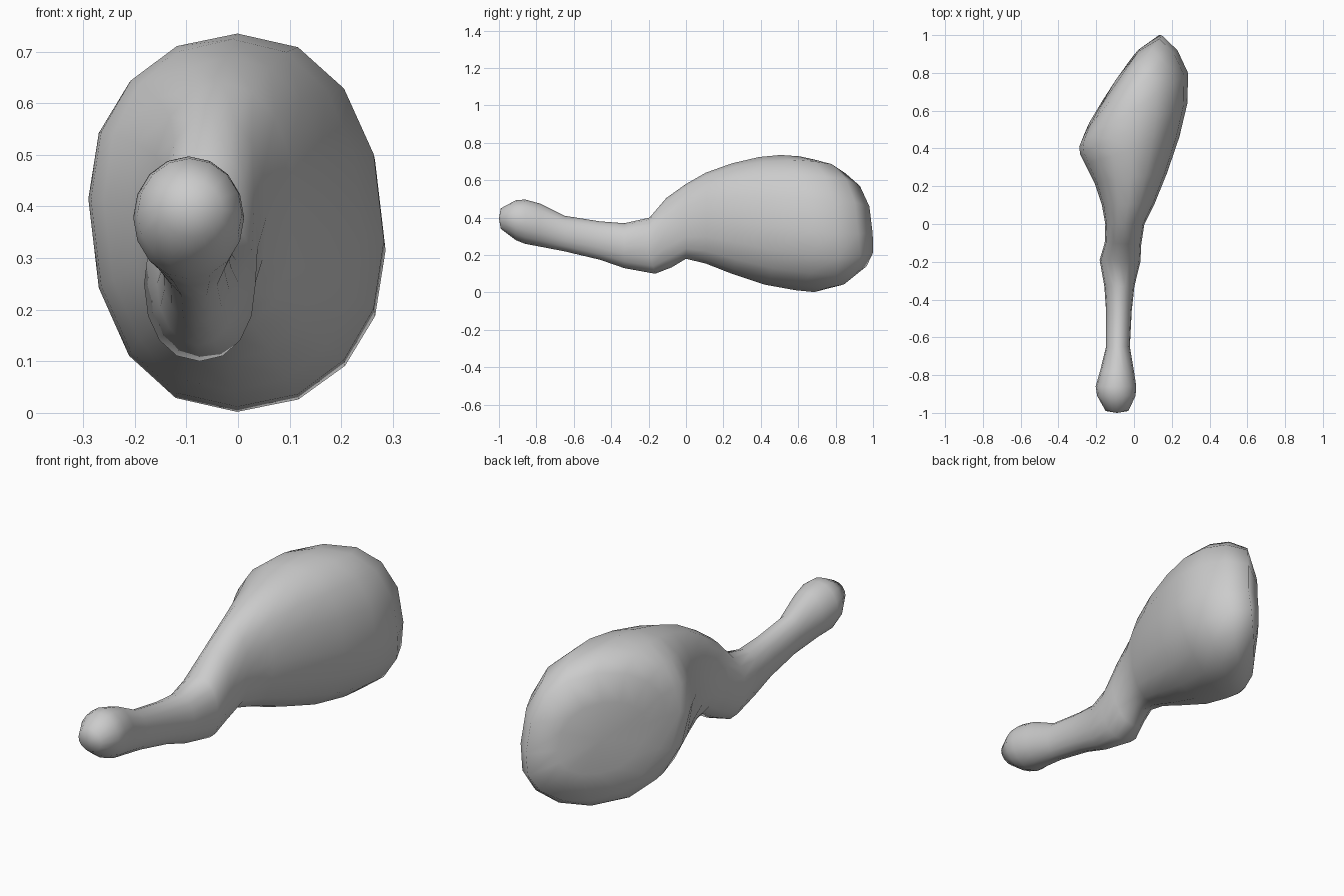
import bpy, bmesh, math

if "Cube" in bpy.data.objects:
    bpy.data.objects.remove(bpy.data.objects["Cube"])

SIDES = 16

# Cross-sections along the leg, seen from above and from the side:
# left x, left y, right x, right y, z bottom, z top, tilt (twist of the section in z), y lean of the bottom
SECTIONS = [
    (-.15, -.99, -.03, -.99, .34, .45, 0, 0),       # rounded knuckle
    (-.195, -.91, .008, -.91, .28, .493, 0, 0),
    (-.203, -.86, .012, -.86, .26, .497, 0, 0),
    (-.18, -.78, 0, -.78, .245, .475, 0, 0),
    (-.148, -.65, -.022, -.65, .22, .41, 0, 0),     # thin shank
    (-.148, -.46, -.012, -.46, .175, .38, 0, 0),
    (-.157, -.33, .002, -.33, .13, .37, 0, 0),
    (-.182, -.19, .034, -.20, .10, .40, 0, .03),    # joint
    (-.155, -.10, .038, -.11, .135, .505, 0, .03),
    (-.152, .0, .055, .0, .18, .58, 0, 0),
    (-.17, .10, .11, .11, .155, .64, 0, .0),        # thigh swells and turns
    (-.21, .22, .175, .27, .10, .69, .01, .0),
    (-.26, .32, .24, .46, .042, .724, .03, .03),
    (-.285, .37, .283, .64, .012, .735, .04, .08),
    (-.29, .41, .286, .80, .002, .728, .05, .08),
    (-.277, .44, .23, .92, .02, .712, .05, .07),    # rim of the cut face
    (-.25, .50, .148, .998, .07, .66, .05, .05),
    (-.20, .59, .03, .925, .20, .53, .03, .02),     # gently domed cut face
]


def section(bm, s):
    """Add one leaning, slightly squared elliptical ring."""
    lx, ly, rx, ry, zb, zt, tilt, lean = s
    power = .92 if zt - zb > .3 else 1
    ring = []
    for i in range(SIDES):
        a = 2 * math.pi * i / SIDES
        c, n = (math.copysign(abs(v) ** power, v) for v in (math.cos(a), math.sin(a)))
        x = (lx + rx) / 2 + c * (rx - lx) / 2
        y = (ly + ry) / 2 + c * (ry - ly) / 2 - min(n, 0) * lean
        z = (zb + zt) / 2 + n * (zt - zb) / 2 - c * tilt * (1 - abs(n))
        ring.append(bm.verts.new((x, y, z)))
    return ring


# Leg: loft the sections and close both ends with a fan
bm = bmesh.new()
rings = [section(bm, s) for s in SECTIONS]
for a, b in zip(rings, rings[1:]):
    for i in range(SIDES):
        j = (i + 1) % SIDES
        bm.faces.new((a[i], a[j], b[j], b[i]))
for ring, tip in ((rings[0], (-.09, -1, .395)), (rings[-1], (-.095, .765, .36))):
    v = bm.verts.new(tip)
    for i in range(SIDES):
        bm.faces.new((ring[i], ring[(i + 1) % SIDES], v))
bmesh.ops.recalc_face_normals(bm, faces=bm.faces)
for f in bm.faces:
    f.smooth = True

mesh = bpy.data.meshes.new("meat_leg")
bm.to_mesh(mesh)
bm.free()
leg = bpy.data.objects.new("meat_leg", mesh)
bpy.context.collection.objects.link(leg)
